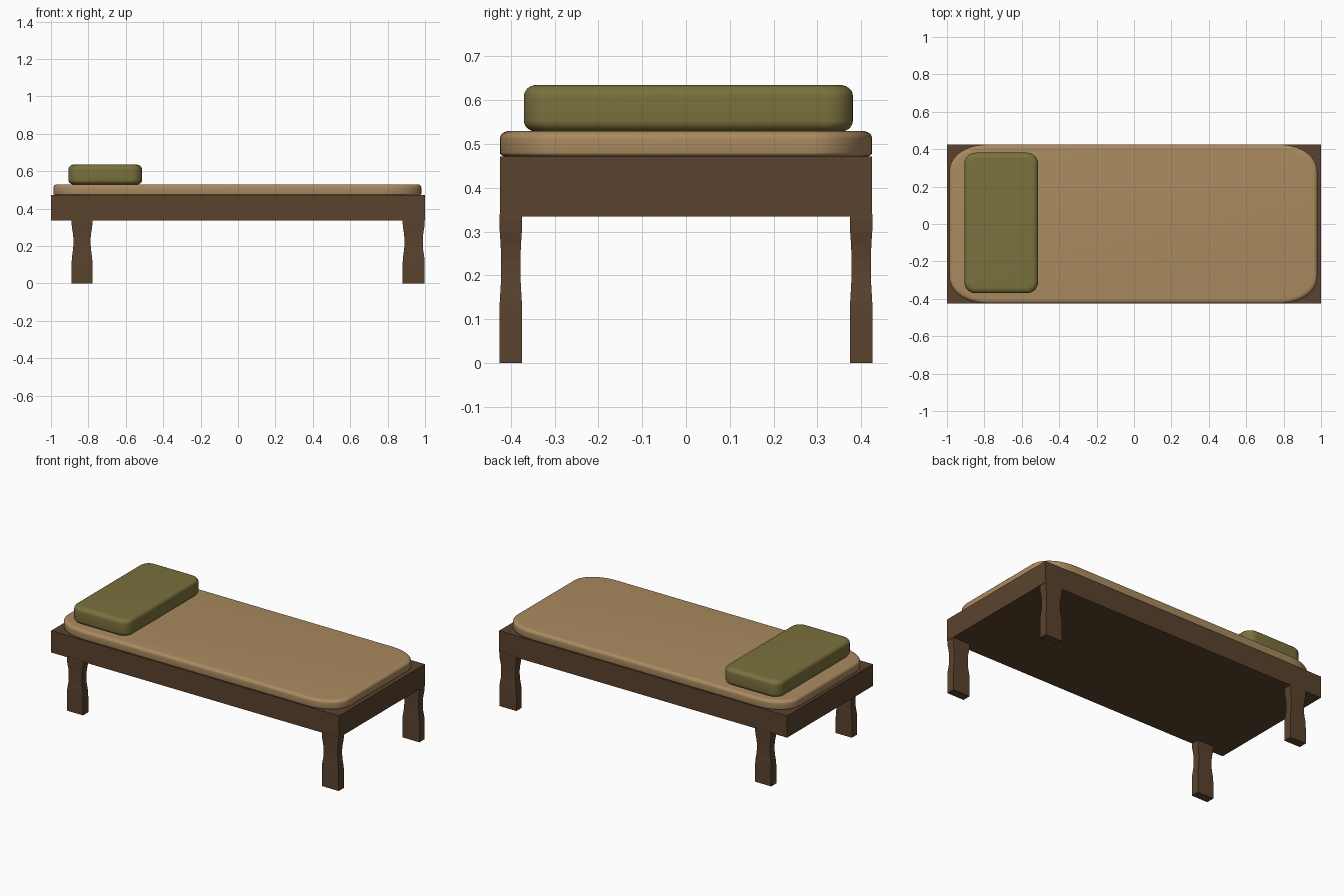
import bpy, bmesh, math

if "Cube" in bpy.data.objects:
    bpy.data.objects.remove(bpy.data.objects["Cube"])


def material(name, rgb):
    m = bpy.data.materials.new(name)
    m.diffuse_color = (*rgb, 1)
    m.use_nodes = True
    m.node_tree.nodes["Principled BSDF"].inputs["Base Color"].default_value = m.diffuse_color
    return m


wood = material("dark wood", (0.102, 0.055, 0.027))
tan = material("tan fabric", (0.40, 0.255, 0.115))
olive = material("olive fabric", (0.195, 0.163, 0.046))


def loft(name, rings, mat, smooth=False):
    """Skin a stack of closed rings and cap both ends."""
    bm = bmesh.new()
    vs = [[bm.verts.new(p) for p in r] for r in rings]
    n = len(vs[0])
    for a, b in zip(vs, vs[1:]):
        for i in range(n):
            j = (i + 1) % n
            bm.faces.new((a[i], a[j], b[j], b[i]))
    bm.faces.new(vs[0][::-1])
    bm.faces.new(vs[-1])
    bmesh.ops.recalc_face_normals(bm, faces=bm.faces)
    me = bpy.data.meshes.new(name)
    bm.to_mesh(me)
    bm.free()
    me.materials.append(mat)
    ob = bpy.data.objects.new(name, me)
    bpy.context.collection.objects.link(ob)
    if smooth:
        bpy.ops.object.select_all(action='DESELECT')
        ob.select_set(True)
        bpy.context.view_layer.objects.active = ob
        bpy.ops.object.shade_smooth_by_angle(angle=math.radians(40))
    return ob


def rect(x0, x1, y0, y1, z):
    return [(x0, y0, z), (x1, y0, z), (x1, y1, z), (x0, y1, z)]


def rounded(x0, x1, y0, y1, z, rx, ry, steps=10):
    """Rectangle with elliptical corners."""
    pts = []
    for k, (cx, cy) in enumerate([(x1 - rx, y1 - ry), (x0 + rx, y1 - ry),
                                  (x0 + rx, y0 + ry), (x1 - rx, y0 + ry)]):
        for i in range(steps + 1):
            a = (k + i / steps) * math.pi / 2
            pts.append((cx + rx * math.cos(a), cy + ry * math.sin(a), z))
    return pts


def cushion(name, x0, x1, y0, y1, z0, z1, rx, ry, inset, low, high, mat):
    """Padded slab with rounded lower (low) and upper (high) edges."""
    rings = []
    steps = 6

    def ring(s, z):
        rings.append(rounded(x0 + s, x1 - s, y0 + s, y1 - s, z, rx - s * 0.6, ry - s * 0.6))

    for i in range(steps + 1):
        a = i / steps * math.pi / 2
        ring(inset * (1 - math.sin(a)), z0 + low * (1 - math.cos(a)))
    for i in range(steps + 1):
        a = i / steps * math.pi / 2
        ring(inset * (1 - math.cos(a)), z1 - high * (1 - math.sin(a)))
    return loft(name, rings, mat, True)


# Solid bed frame
loft("bed_frame", [rect(-1, 1, -0.425, 0.425, z) for z in (0.335, 0.472)], wood)

# Waisted legs: (height, pinch)
profile = [(0, 0), (0.1, 0.0), (0.14, 0.002), (0.18, 0.008), (0.21, 0.01),
           (0.24, 0.01), (0.27, 0.007), (0.30, 0.002), (0.325, 0), (0.34, 0)]
for end, x0, x1 in (("head", -0.89, -0.778), ("foot", 0.88, 0.998)):
    for side, y0 in (("front", -0.426), ("back", 0.374)):
        loft(f"{side}_{end}_leg",
             [rect(x0 + p, x1 - p, y0 + p * 0.4, y0 + 0.052 - p * 0.4, z)
              for z, p in profile], wood)

# Mattress and pillow
cushion("mattress", -0.987, 0.98, -0.425, 0.425, 0.47, 0.53, 0.2, 0.14,
        0.022, 0.01, 0.018, tan)
cushion("pillow", -0.907, -0.513, -0.37, 0.381, 0.528, 0.635, 0.06, 0.06,
        0.03, 0.025, 0.025, olive)
